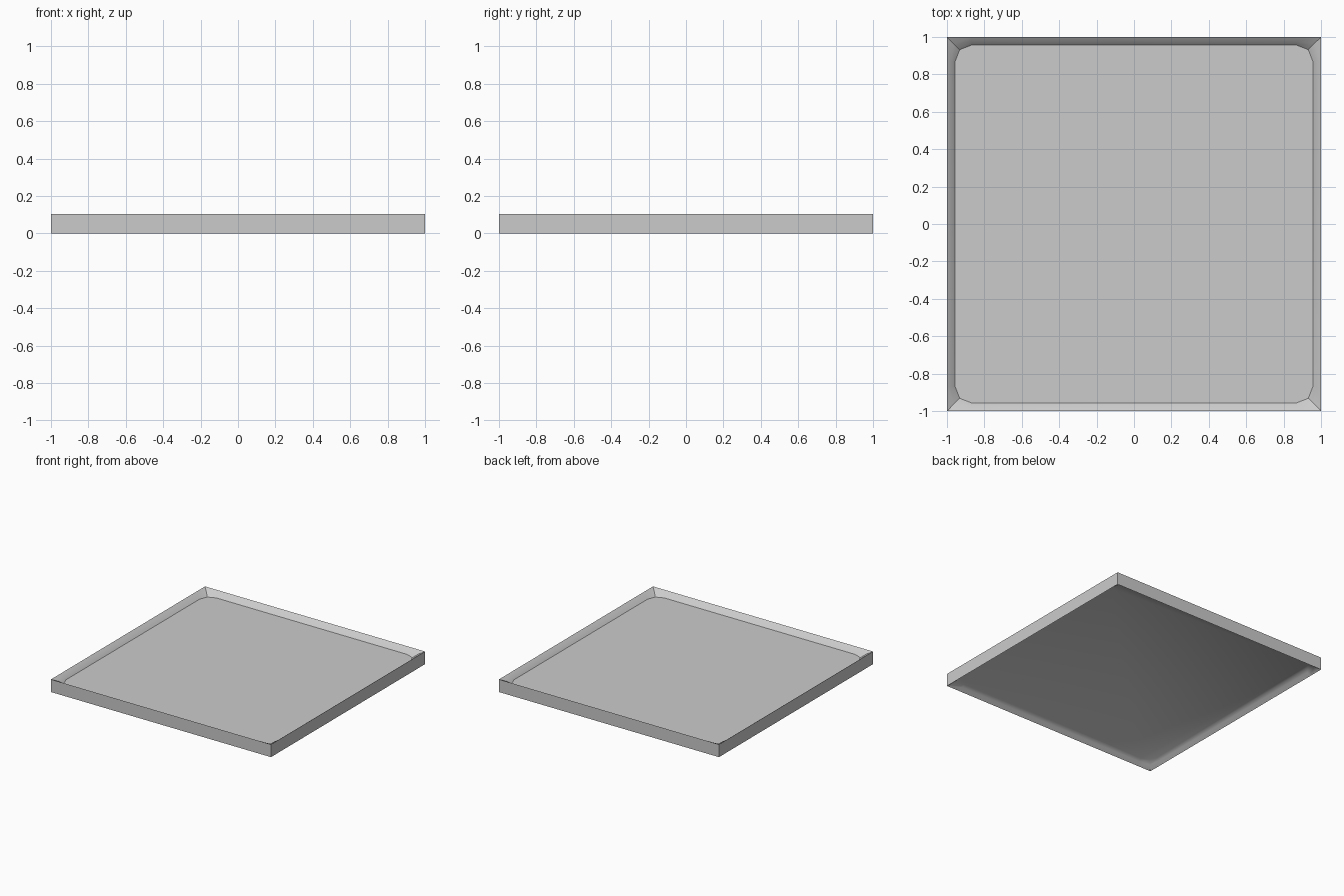
import bpy
import bmesh

if "Cube" in bpy.data.objects:
    bpy.data.objects.remove(bpy.data.objects["Cube"])

HEIGHT = 0.104
PANEL_TOP, PANEL_BOTTOM = 0.061, 0.045
# one corner (right side to back side) of the square rim and of the inset panel
RIM = [(1.0, 0.87), (1.0, 1.0), (0.87, 1.0)]
PANEL = [(0.957, 0.867), (0.932, 0.932), (0.867, 0.957)]

bm = bmesh.new()


def ring(inset, z):
    """Closed loop of 12 points blended from rim (0) to panel (1)."""
    pts = [(a[0] + (b[0] - a[0]) * inset, a[1] + (b[1] - a[1]) * inset)
           for a, b in zip(RIM, PANEL)]
    verts = []
    for _ in range(4):
        verts += [bm.verts.new((x, y, z)) for x, y in pts]
        pts = [(-y, x) for x, y in pts]
    return verts


# panel underside, lower sloped rim, outer wall, upper sloped rim, panel top
loops = [
    ring(1, PANEL_BOTTOM),
    ring(0.55, PANEL_BOTTOM * 0.58),
    ring(0, 0),
    ring(0, HEIGHT),
    ring(0.55, HEIGHT - (HEIGHT - PANEL_TOP) * 0.42),
    ring(1, PANEL_TOP),
]
for low, high in zip(loops, loops[1:]):
    for i in range(12):
        j = (i + 1) % 12
        bm.faces.new((low[i], low[j], high[j], high[i]))
bm.faces.new(loops[0][::-1])
bm.faces.new(loops[-1])
bmesh.ops.recalc_face_normals(bm, faces=bm.faces)

mesh = bpy.data.meshes.new("square_tray_panel")
bm.to_mesh(mesh)
bm.free()
tray = bpy.data.objects.new("square_tray_panel", mesh)
bpy.context.collection.objects.link(tray)

# smooth the rim slopes, keep the panel outline and outer edges sharp
bpy.context.view_layer.objects.active = tray
tray.select_set(True)
bpy.ops.object.shade_smooth_by_angle(angle=0.6)
